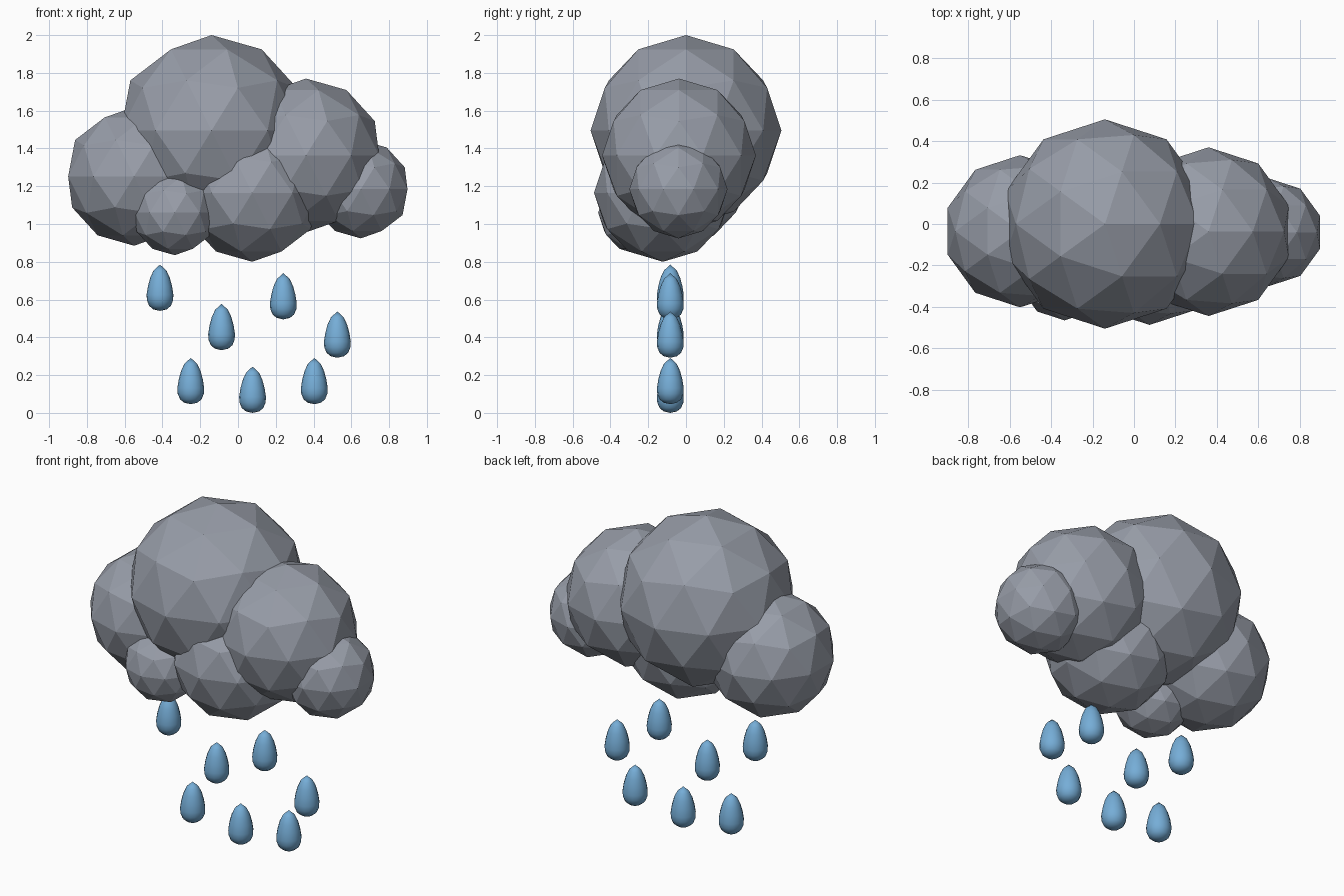
import bpy
import bmesh
import math

if "Cube" in bpy.data.objects:
    bpy.data.objects.remove(bpy.data.objects["Cube"], do_unlink=True)


def make_material(name, color):
    mat = bpy.data.materials.new(name)
    mat.use_nodes = True
    mat.diffuse_color = color
    mat.node_tree.nodes["Principled BSDF"].inputs["Base Color"].default_value = color
    return mat


storm_grey = make_material("storm grey", (0.31, 0.335, 0.39, 1))
rain_blue = make_material("rain blue", (0.18, 0.42, 0.68, 1))


def add_object(name, mesh, mat, location):
    obj = bpy.data.objects.new(name, mesh)
    bpy.context.collection.objects.link(obj)
    obj.location = location
    if not mesh.materials:
        mesh.materials.append(mat)
    return obj


# Cloud: overlapping faceted puffs (centre, radius)
puffs = {
    "cloud_main_puff": ((-0.14, 0.0, 1.495), 0.505),
    "cloud_right_puff": ((-0.55, -0.035, 1.252), 0.367),
    "cloud_left_puff": ((0.36, -0.037, 1.363), 0.407),
    "cloud_left_end_puff": ((0.65, -0.04, 1.184), 0.26),
    "cloud_front_puff": ((0.075, -0.122, 1.165), 0.365),
    "cloud_front_right_puff": ((-0.335, -0.24, 1.06), 0.225),
}
for name, (centre, radius) in puffs.items():
    mesh = bpy.data.meshes.new(name)
    bm = bmesh.new()
    bmesh.ops.create_icosphere(bm, subdivisions=2, radius=radius)
    bm.to_mesh(mesh)
    bm.free()
    add_object(name, mesh, storm_grey, centre)

# Raindrop: one profile spun around the vertical axis
profile = [(0, 0), (0.035, 0.008), (0.057, 0.026), (0.069, 0.055), (0.071, 0.085),
           (0.064, 0.13), (0.052, 0.175), (0.034, 0.214), (0, 0.245)]
drop_mesh = bpy.data.meshes.new("raindrop")
bm = bmesh.new()
verts = [bm.verts.new((r, 0, z)) for r, z in profile]
edges = [bm.edges.new(pair) for pair in zip(verts, verts[1:])]
bmesh.ops.spin(bm, geom=verts + edges, cent=(0, 0, 0), axis=(0, 0, 1),
               angle=math.tau, steps=16, use_duplicate=False)
bmesh.ops.remove_doubles(bm, verts=bm.verts, dist=0.0005)
bmesh.ops.recalc_face_normals(bm, faces=bm.faces)
for face in bm.faces:
    face.smooth = True
bm.to_mesh(drop_mesh)
bm.free()

# Falling drops (x, bottom z) sharing the same mesh
drops = [(-0.413, 0.54), (0.24, 0.495), (-0.087, 0.332), (0.526, 0.292),
         (-0.25, 0.046), (0.077, 0.0), (0.404, 0.046)]
for i, (x, z) in enumerate(drops, 1):
    add_object(f"raindrop_{i}", drop_mesh, rain_blue, (x, -0.083, z))
